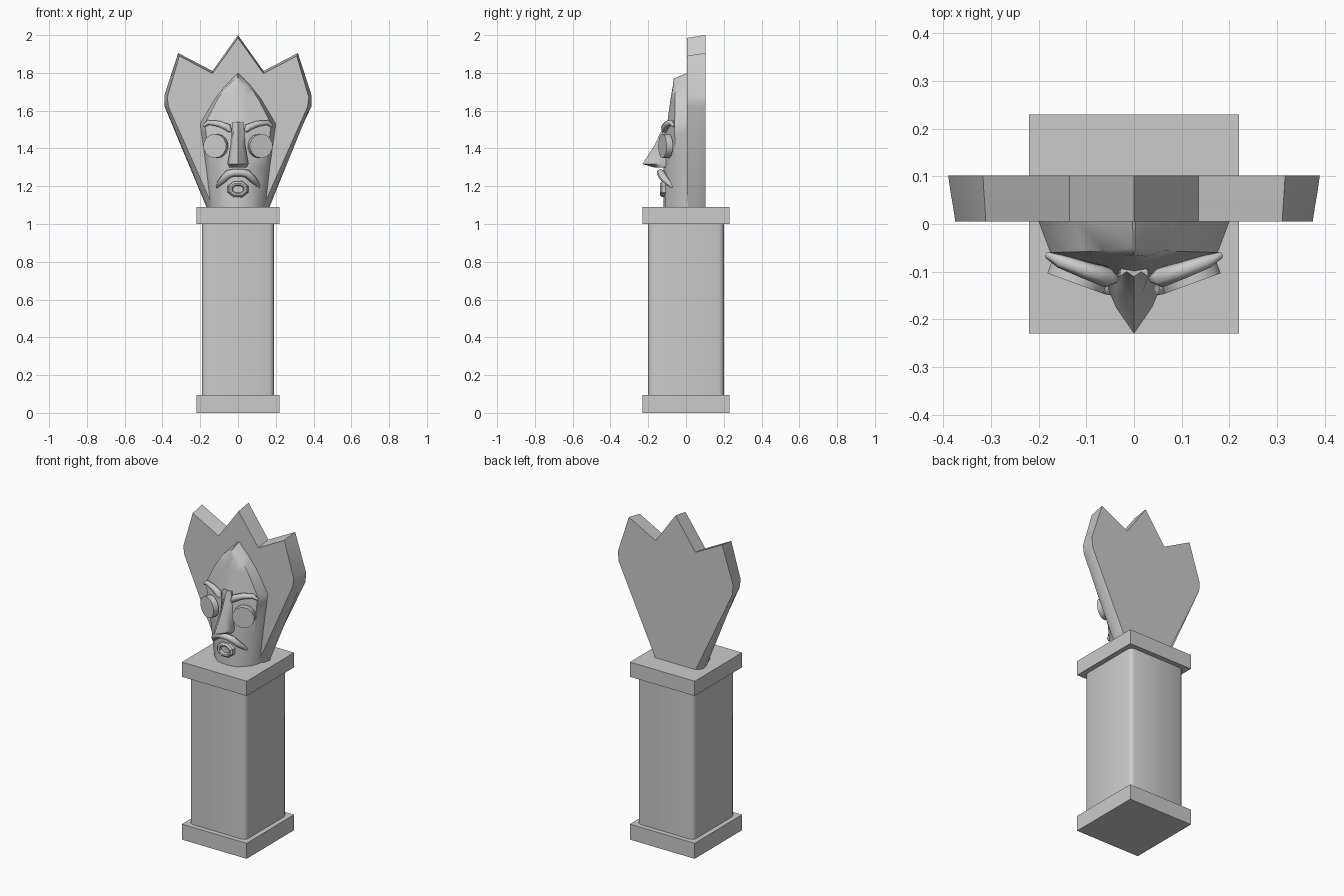
import bpy, bmesh, math
from mathutils import Matrix, Vector

cube = bpy.data.objects.get("Cube")
if cube:
    bpy.data.objects.remove(cube, do_unlink=True)

stone = bpy.data.materials.new("grey stone")
stone.use_nodes = True
colour = (0.6, 0.6, 0.6, 1)
stone.diffuse_color = colour
stone.node_tree.nodes["Principled BSDF"].inputs["Base Color"].default_value = colour


def finish(name, bm, angle=0):
    """Turn a bmesh into an object, smooth below the given angle."""
    bmesh.ops.recalc_face_normals(bm, faces=bm.faces)
    me = bpy.data.meshes.new(name)
    bm.to_mesh(me)
    bm.free()
    me.materials.append(stone)
    if angle:
        for p in me.polygons:
            p.use_smooth = True
        me.set_sharp_from_angle(angle=math.radians(angle))
    ob = bpy.data.objects.new(name, me)
    bpy.context.collection.objects.link(ob)
    return ob


def box(name, sx, sy, z0, z1, bevel=0):
    bm = bmesh.new()
    bmesh.ops.create_cube(bm, size=1, matrix=Matrix.Translation((0, 0, (z0 + z1) / 2))
                          @ Matrix.Diagonal((sx, sy, z1 - z0, 1)))
    if bevel:
        edges = [e for e in bm.edges if abs(e.verts[0].co.z - e.verts[1].co.z) > 0.1]
        bmesh.ops.bevel(bm, geom=edges, offset=bevel, segments=2, profile=0.5, affect='EDGES')
    return finish(name, bm, 60 if bevel else 0)


def loft(name, sections, angle):
    """Skin closed sections that all have the same number of points."""
    bm = bmesh.new()
    rings = [[bm.verts.new(p) for p in s] for s in sections]
    n = len(rings[0])
    for a, b in zip(rings, rings[1:]):
        for i in range(n):
            j = (i + 1) % n
            bm.faces.new((a[i], a[j], b[j], b[i]))
    bm.faces.new(rings[0])
    bm.faces.new(rings[-1])
    bmesh.ops.remove_doubles(bm, verts=bm.verts, dist=0.0005)
    return finish(name, bm, angle)


def mirrored(half):
    """Half a section, from the centre outwards, completed across x = 0."""
    return half + [(-x, y, z) for x, y, z in reversed(half) if x > 0]


def tube(name, points, radius):
    """Rounded strip along points (x, y, z, thickness factor)."""
    cu = bpy.data.curves.new(name, 'CURVE')
    cu.dimensions = '3D'
    cu.bevel_depth = radius
    cu.bevel_resolution = 1
    cu.use_fill_caps = True
    sp = cu.splines.new('POLY')
    sp.points.add(len(points) - 1)
    for p, (x, y, z, r) in zip(sp.points, points):
        p.co = (x, y, z, 1)
        p.radius = r
    sp.use_smooth = True
    cu.materials.append(stone)
    ob = bpy.data.objects.new(name, cu)
    bpy.context.collection.objects.link(ob)


# Pedestal
box("base_slab", 0.44, 0.46, 0, 0.095)
box("column", 0.38, 0.40, 0.09, 1.005, bevel=0.025)
box("top_slab", 0.44, 0.46, 1.0, 1.09)

# Pointed fan behind the head: (x, z, front drop in x, front drop in z)
crown = [(0, 2.0, 0, .015), (.135, 1.81, 0, .013), (.317, 1.905, .006, .015),
         (.39, 1.68, .015, .01), (.388, 1.62, .02, 0)]
layers = []
for y, t, inset in ((.005, 1, .035), (.03, .75, .008), (.07, .3, 0), (.102, 0, .03)):
    half = [(x - dx * t, y, z - dz * t) for x, z, dx, dz in crown]
    half.append((.165 - inset, y, 1.085))
    layers.append(mirrored(half))
loft("hair_fan", layers, 50)

# Head: z, back half width, side depth, front half width, front depth, centre depth
levels = [(1.085, .145, .05, .065, .108, .118),
          (1.30, .17, .055, .06, .105, .118),
          (1.48, .195, .06, .05, .10, .115),
          (1.53, .202, .06, .045, .092, .10),
          (1.66, .125, .058, .04, .076, .082),
          (1.73, .07, .056, .025, .068, .07)]
rings = []
for z, w, side, fw, front, mid in levels:
    rings.append(mirrored([(0, -mid, z), (fw, -front, z), (w * .87, -side, z),
                           (w, .01, z)]))
rings.append(mirrored([(0, -.065, 1.77), (.001, -.065, 1.77), (.002, -.05, 1.775),
                       (.003, .01, 1.80)]))
loft("head", rings, 40)

# Nose: z, root half width, wing half width, wing depth, ridge depth
rings = []
for z, w, wing, depth, ridge in ((1.54, .03, .015, .10, .11), (1.42, .038, .02, .14, .165),
                                 (1.318, .055, .038, .175, .23), (1.298, .045, .03, .15, .165)):
    rings.append(mirrored([(0, -ridge, z), (wing, -depth, z), (w, -.135 if z < 1.4 else -.11, z),
                           (w * .9, -.08, z)]))
loft("nose", rings, 35)

# Eyes and eyebrows
for side, s in (("left", 1), ("right", -1)):
    bm = bmesh.new()
    place = (Matrix.Translation((s * .117, -.108, 1.413))
             @ Matrix.Rotation(s * math.radians(20), 4, 'Z')
             @ Matrix.Rotation(math.radians(90), 4, 'X'))
    bmesh.ops.create_cone(bm, cap_ends=True, segments=14, radius1=.064, radius2=.064,
                          depth=.036, matrix=place)
    finish(side + "_eye", bm, 40)
    tube(side + "_eyebrow", [(s * .04, -.115, 1.49, .6), (s * .055, -.112, 1.512, 1.2),
                             (s * .10, -.098, 1.53, 1), (s * .155, -.078, 1.537, .8),
                             (s * .182, -.065, 1.518, .4)], .018)

# Moustache
half = [(.02, -.135, 1.272, 1), (.05, -.13, 1.265, 1.1), (.075, -.115, 1.24, 1),
        (.10, -.09, 1.215, .7), (.112, -.07, 1.195, .35)]
tube("moustache", [(-x, y, z, r) for x, y, z, r in reversed(half)] + half, .02)

# Rounded lips around an open mouth
rings = []
for y, rx, rz in ((-.10, .06, .048), (-.128, .056, .044), (-.137, .046, .034),
                  (-.135, .035, .025), (-.122, .03, .02)):
    rings.append([(rx * math.cos(a), y, 1.184 + rz * math.sin(a))
                  for a in (math.tau * (k + .5) / 8 for k in range(8))])
loft("mouth", rings, 35)
